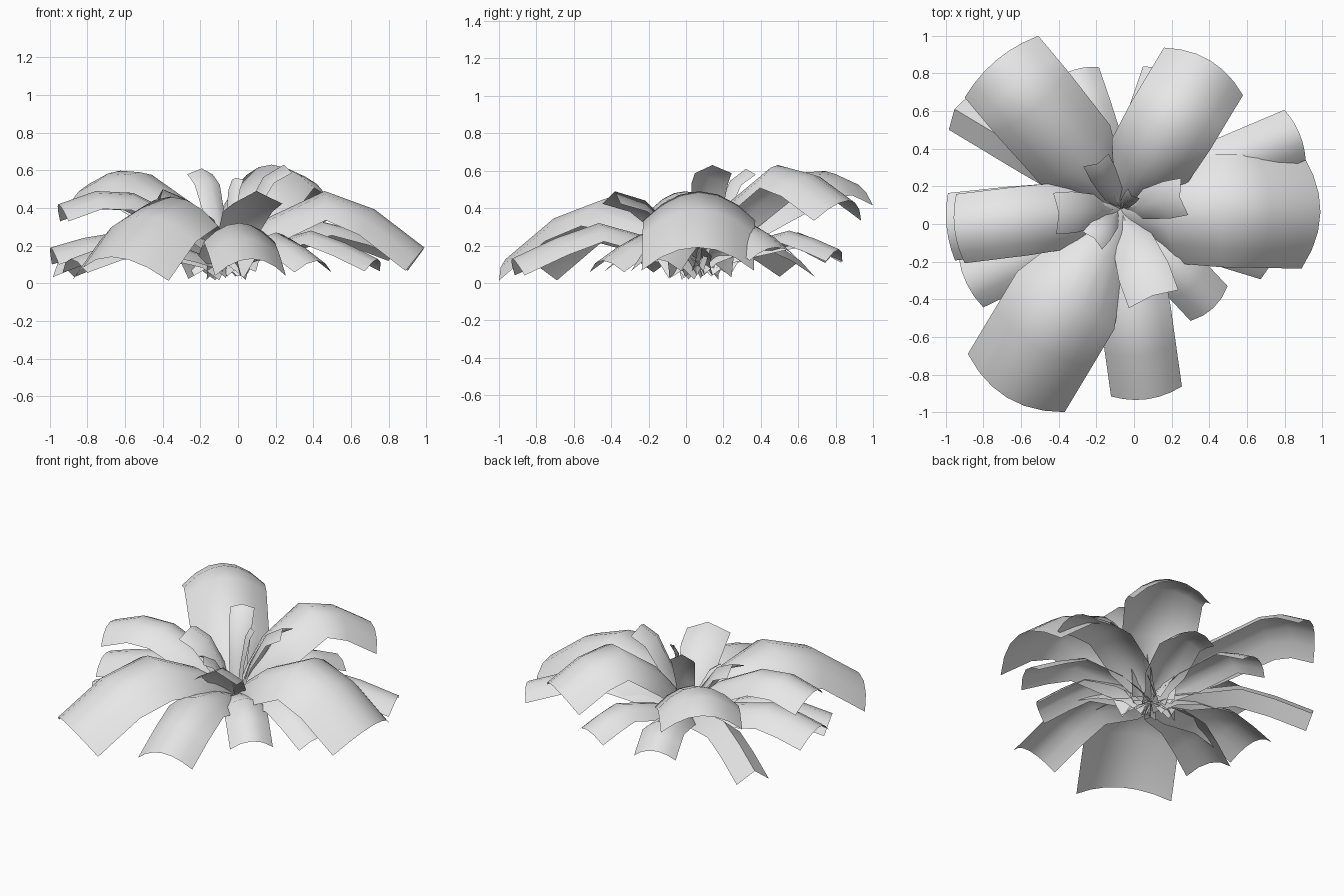
import bpy
import math
from mathutils import Vector

cube = bpy.data.objects.get("Cube")
if cube:
    bpy.data.objects.remove(cube, do_unlink=True)

# One plain grey for every leaf
grey = bpy.data.materials.new("plain_grey")
grey.use_nodes = True
grey.diffuse_color = (0.8, 0.8, 0.8, 1)
grey.node_tree.nodes["Principled BSDF"].inputs["Base Color"].default_value = (0.8, 0.8, 0.8, 1)

CROWN = Vector((-0.07, 0.08, 0))
leaves = []


def unit_normal(before, after):
    """Upward normal of a path direction in the radius/height plane."""
    tangent = (after - before).normalized()
    return Vector((-tangent.y, tangent.x))


def add_leaf(name, azimuth, stations, segments):
    """Sweep an arched cross-section along (radius, height, width, sag) stations."""
    angle = math.radians(azimuth)
    outward = Vector((math.cos(angle), math.sin(angle), 0))
    sideways = Vector((-math.sin(angle), math.cos(angle), 0))
    path = [Vector(station[:2]) for station in stations]
    last = len(path) - 1
    verts, faces = [], []
    for i, (point, station) in enumerate(zip(path, stations)):
        normal = unit_normal(path[max(i - 1, 0)], path[min(i + 1, last)])
        width, sag = station[2:]
        for j in range(segments + 1):
            side = 2 * j / segments - 1
            spot = point - normal * (sag * width * side * side)
            verts.append(CROWN + outward * spot.x + sideways * (side * width / 2)
                         + Vector((0, 0, spot.y)))
    row = segments + 1
    for i in range(last):
        for j in range(segments):
            a = i * row + j
            faces.append((a, a + row, a + row + 1, a + 1))
    mesh = bpy.data.meshes.new(name)
    mesh.from_pydata(verts, [], faces)
    mesh.materials.append(grey)
    leaf = bpy.data.objects.new(name, mesh)
    bpy.context.collection.objects.link(leaf)
    leaves.append(leaf)


def arching_leaf(name, azimuth, peak_r, peak_z, tip_r, tip_z, width,
                 segments=6, shoulder=0.95, sag=0.26):
    """A leaf that climbs from the crown, bends over its peak and droops."""
    tall = peak_z > 0.4
    base_z = 0.11 if tall else 0.085
    climb = peak_z - base_z
    reach = tip_r - peak_r
    lift = reach * (0.1 if tall else 0.03)
    stations = [(0, base_z, width * 0.55, 0.4),
                (peak_r * 0.18, base_z + climb * 0.33, width * 0.6, 0.32),
                (peak_r * 0.45, base_z + climb * 0.64, width * shoulder, sag),
                (peak_r, peak_z, width, sag),
                (peak_r + reach * 0.5, (peak_z + tip_z) / 2 + lift, width, sag),
                (tip_r, tip_z, width, sag)]
    add_leaf(name, azimuth, stations, segments)


def upright_leaf(name, azimuth, tip_r, tip_z, width):
    """A young creased leaf that rises steeply and levels out at its tip."""
    base_z = 0.08
    rise = tip_z - base_z
    stations = [(0, base_z, width * 0.6, 0.4),
                (tip_r * 0.3, base_z + rise * 0.5, width * 0.8, 0.25),
                (tip_r * 0.65, base_z + rise * 0.88, width, 0.25),
                (tip_r, tip_z, width, 0.25)]
    add_leaf(name, azimuth, stations, 2)


# Broad upper leaves: azimuth, peak radius and height, tip radius and height, width
arching_leaf("broad_leaf_left", -1, 0.53, 0.49, 1.06, 0.19, 0.6)
arching_leaf("broad_leaf_back_left", 59, 0.48, 0.63, 0.92, 0.44, 0.49)
arching_leaf("broad_leaf_back_right", 130, 0.7, 0.59, 1.03, 0.54, 0.51)
arching_leaf("broad_leaf_front_right", 239, 0.56, 0.46, 1.17, 0.14, 0.6, shoulder=0.65)
arching_leaf("broad_leaf_right", 187, 0.49, 0.48, 0.89, 0.42, 0.37)

# Narrower leaves spread beneath them
arching_leaf("lower_leaf_front", -82, 0.55, 0.32, 1.02, 0.13, 0.38)
arching_leaf("lower_leaf_front_left", -47, 0.4, 0.27, 0.72, 0.12, 0.27, 4)
arching_leaf("lower_leaf_left", -17, 0.48, 0.28, 0.85, 0.13, 0.28, 4)
arching_leaf("lower_leaf_left_rear", 23, 0.55, 0.33, 1.03, 0.19, 0.29)
arching_leaf("lower_leaf_back_left", 71, 0.5, 0.28, 0.78, 0.18, 0.27, 4)
arching_leaf("lower_leaf_back", 109, 0.55, 0.27, 0.78, 0.17, 0.27)
arching_leaf("lower_leaf_back_right", 149, 0.55, 0.26, 1.03, 0.12, 0.22, 2, sag=0.42)
arching_leaf("lower_leaf_right", 186, 0.58, 0.27, 0.93, 0.19, 0.36)
arching_leaf("lower_leaf_right_front", 206, 0.5, 0.24, 0.91, 0.13, 0.3, 4)

# Young leaves at the crown: azimuth, tip radius and height, width
upright_leaf("young_leaf_front", -70, 0.49, 0.49, 0.28)
upright_leaf("young_leaf_left", 11, 0.32, 0.63, 0.2)
upright_leaf("young_leaf_back", 117, 0.27, 0.61, 0.15)
upright_leaf("young_leaf_right", 184, 0.33, 0.5, 0.22)
upright_leaf("young_leaf_front_right", 228, 0.21, 0.4, 0.14)
upright_leaf("young_leaf_centre", 50, 0.09, 0.56, 0.08)

# Smooth each leaf over its arch and bends
bpy.ops.object.select_all(action="DESELECT")
for leaf in leaves:
    leaf.select_set(True)
bpy.context.view_layer.objects.active = leaves[0]
bpy.ops.object.shade_smooth_by_angle(angle=math.radians(60))
